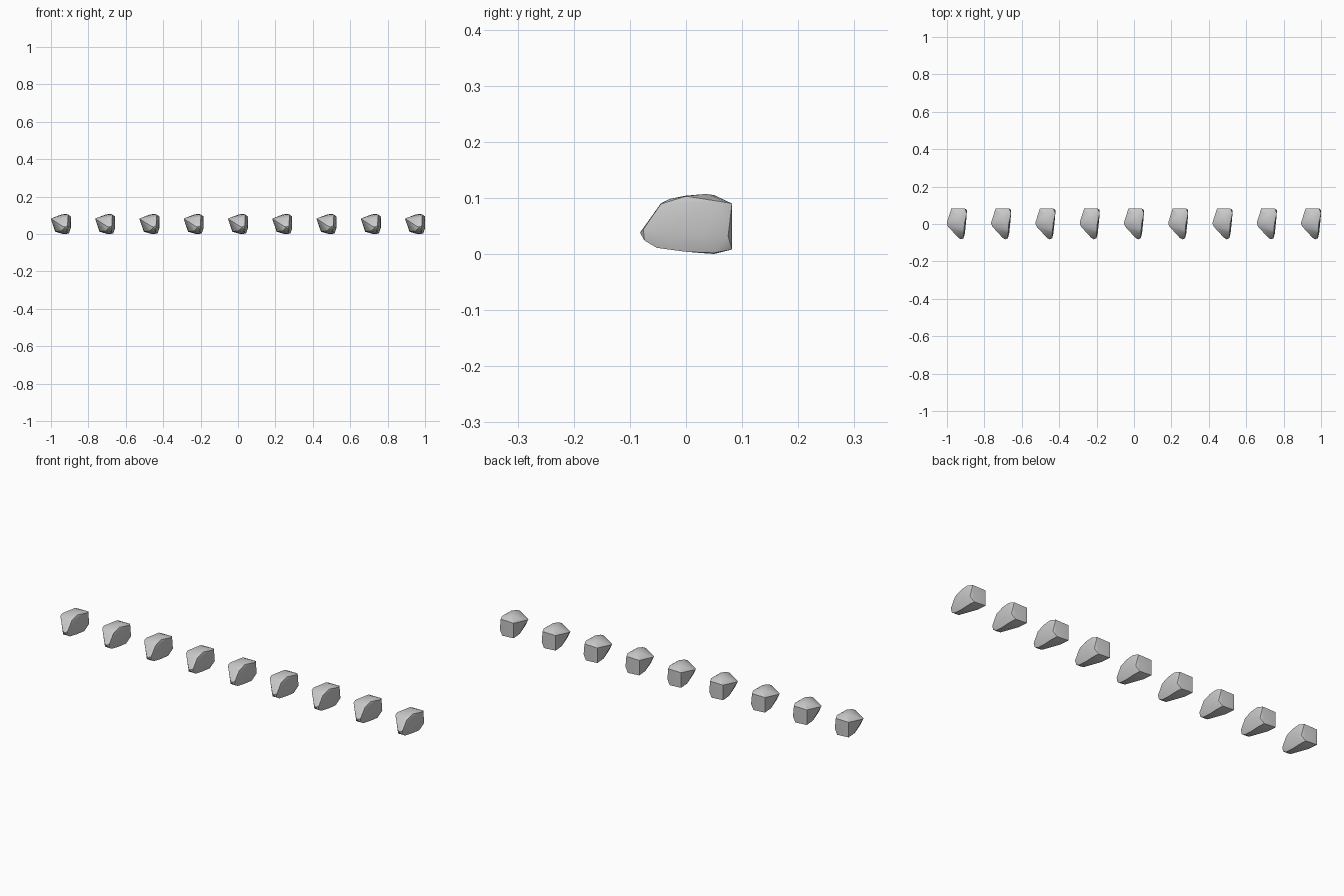
import bpy, bmesh
from math import radians

# Corner points of one chipped stone, relative to its centre in x
POINTS = [
    # top crown
    (-0.030, 0.082, 0.089), (0.043, 0.082, 0.090), (0.053, 0.058, 0.094),
    (0.030, 0.035, 0.107), (0.005, 0.050, 0.105), (0.040, 0.000, 0.103),
    (0.015, 0.000, 0.104), (0.030, -0.030, 0.098), (0.038, -0.045, 0.089),
    (0.024, -0.045, 0.090),
    # left ridge
    (-0.053, 0.010, 0.083), (-0.053, 0.000, 0.079), (-0.047, -0.014, 0.078),
    # right flank
    (0.053, 0.075, 0.032), (0.051, 0.030, 0.034), (0.043, -0.050, 0.036),
    # blunt front tip
    (0.036, -0.076, 0.044), (0.022, -0.082, 0.038), (0.008, -0.074, 0.042),
    (0.010, -0.074, 0.024), (0.032, -0.074, 0.024), (0.002, -0.060, 0.016),
    (0.034, -0.052, 0.011),
    # underside
    (-0.030, 0.082, 0.012), (0.035, 0.082, 0.008), (0.043, 0.050, 0.002),
    (0.012, 0.050, 0.000), (0.038, 0.000, 0.004), (0.010, 0.000, 0.004),
    (-0.028, 0.030, 0.014),
]

# Wrap the points in a convex shell
bm = bmesh.new()
for p in POINTS:
    bm.verts.new(p)
hull = bmesh.ops.convex_hull(bm, input=bm.verts[:])
loose = [v for v in bm.verts if not v.link_faces]
bmesh.ops.delete(bm, geom=loose, context='VERTS')
bmesh.ops.recalc_face_normals(bm, faces=bm.faces[:])
mesh = bpy.data.meshes.new("stone")
bm.to_mesh(mesh)
bm.free()

# Row of nine identical stones
COUNT, END = 9, 0.947
for i in range(COUNT):
    stone = bpy.data.objects.new(f"stone_{i + 1}", mesh)
    stone.location.x = -END + 2 * END * i / (COUNT - 1)
    bpy.context.collection.objects.link(stone)

# Soft shading with crisp chipped edges
bpy.context.view_layer.objects.active = stone
stone.select_set(True)
bpy.ops.object.shade_smooth_by_angle(angle=radians(30))
